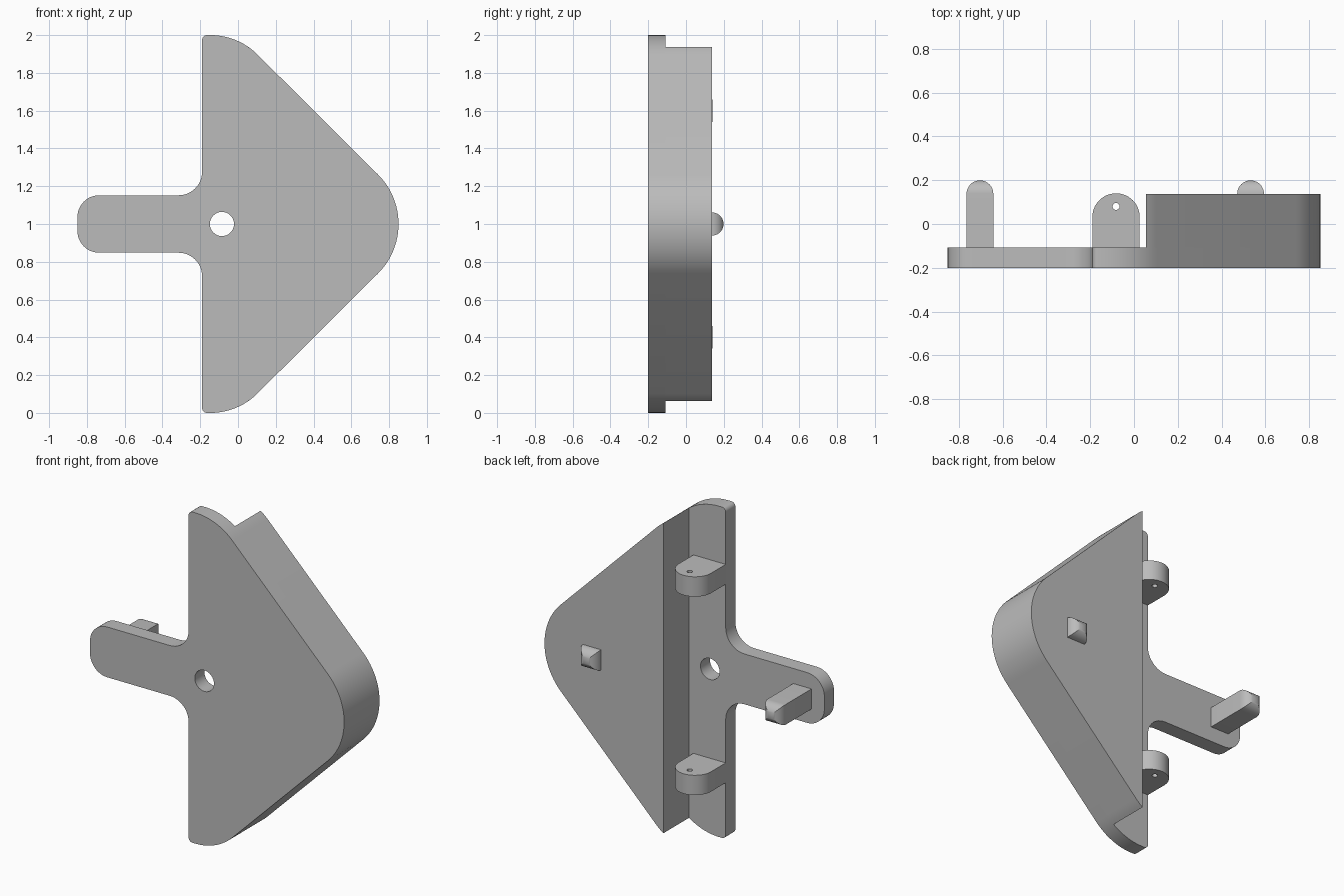
import bpy, bmesh, math

cube = bpy.data.objects.get("Cube")
if cube:
    bpy.data.objects.remove(cube, do_unlink=True)

grey = bpy.data.materials.new("plain grey")
grey.use_nodes = True
grey.diffuse_color = (0.5, 0.5, 0.5, 1)
grey.node_tree.nodes["Principled BSDF"].inputs["Base Color"].default_value = (0.5, 0.5, 0.5, 1)

FRONT, PLATE_BACK, BODY_BACK = -0.2, -0.108, 0.138
EDGE = -0.19           # straight side of the plate
STEP = 0.055           # where the thick body starts


def arc(cx, cy, r, start, end, n=12):
    angles = [math.radians(start + (end - start) * i / n) for i in range(n + 1)]
    return [(cx + r * math.cos(a), cy + r * math.sin(a)) for a in angles]


def mirrored(half):
    return half + [(x, -y) for x, y in reversed(half) if abs(y) > 1e-5]


def finish(obj):
    obj.data.materials.clear()
    obj.data.materials.append(grey)
    bpy.ops.object.select_all(action='DESELECT')
    obj.select_set(True)
    bpy.context.view_layer.objects.active = obj
    bpy.ops.object.shade_smooth_by_angle(angle=math.radians(30))


def extruded(name, loops, depth, location, upright):
    """Filled profile; later loops are holes. Upright profiles lie in x and z."""
    curve = bpy.data.curves.new(name, 'CURVE')
    curve.dimensions = '2D'
    curve.fill_mode = 'BOTH'
    curve.extrude = depth / 2
    for loop in loops:
        spline = curve.splines.new('POLY')
        spline.points.add(len(loop) - 1)
        for point, (x, y) in zip(spline.points, loop):
            point.co = (x, y, 0, 1)
        spline.use_cyclic_u = True
    obj = bpy.data.objects.new(name, curve)
    bpy.context.collection.objects.link(obj)
    obj.location = location
    obj.rotation_euler.x = math.pi / 2 if upright else 0
    bpy.ops.object.select_all(action='DESELECT')
    obj.select_set(True)
    bpy.context.view_layer.objects.active = obj
    bpy.ops.object.convert(target='MESH')
    obj = bpy.context.object
    bm = bmesh.new()
    bm.from_mesh(obj.data)
    bmesh.ops.remove_doubles(bm, verts=bm.verts, dist=1e-5)
    bmesh.ops.recalc_face_normals(bm, faces=bm.faces)
    bm.to_mesh(obj.data)
    bm.free()
    finish(obj)


def pin(name, x, base, half=0.061):
    """Square peg whose end is rounded in both directions."""
    rings = [(base, half)] if base < BODY_BACK else []
    steps = 10
    for i in range(steps):
        a = math.pi / 2 * i / steps
        rings.append((BODY_BACK + half * math.sin(a), half * math.cos(a)))
    bm = bmesh.new()
    loops = [[bm.verts.new((x + sx * w, y, 1 + sz * w))
              for sx, sz in ((-1, -1), (1, -1), (1, 1), (-1, 1))] for y, w in rings]
    tip = bm.verts.new((x, BODY_BACK + half, 1))
    bm.faces.new(loops[0])
    for i in range(4):
        j = (i + 1) % 4
        for low, high in zip(loops, loops[1:]):
            bm.faces.new((low[i], low[j], high[j], high[i]))
        bm.faces.new((loops[-1][i], loops[-1][j], tip))
    bmesh.ops.recalc_face_normals(bm, faces=bm.faces)
    mesh = bpy.data.meshes.new(name)
    bm.to_mesh(mesh)
    bm.free()
    obj = bpy.data.objects.new(name, mesh)
    bpy.context.collection.objects.link(obj)
    finish(obj)


# Front plate with side arm and round hole
nose = arc(0.48, 0, 0.37, 45, 0)
arm_half, arm_r, fillet = 0.152, 0.115, 0.125
half = (arc(-0.85 + arm_r, arm_half - arm_r, arm_r, 180, 90)
        + arc(EDGE - fillet, arm_half + fillet, fillet, -90, 0)
        + arc(EDGE + 0.025, 0.975, 0.025, 180, 90, 6)
        + arc(-0.145, 0.65, 0.35, 90, 45) + nose)
hole = arc(-0.085, 0, 0.064, 0, 360, 32)[:-1]
extruded("front_plate", [mirrored(half), hole], PLATE_BACK - FRONT,
         (0, (FRONT + PLATE_BACK) / 2, 1), True)

# Thick body behind the plate
start = math.degrees(math.acos((STEP + 0.145) / 0.35))
extruded("thick_body", [mirrored(arc(-0.145, 0.65, 0.35, start, 45, 4) + nose)],
         BODY_BACK - PLATE_BACK, (0, (BODY_BACK + PLATE_BACK) / 2, 1), True)

# Pair of rounded hinge lugs with pin holes
lug_r = 0.108
lug_x = EDGE + lug_r
lug = ([(EDGE, PLATE_BACK), (EDGE + 2 * lug_r, PLATE_BACK)]
       + arc(lug_x, 0.032, lug_r, 0, 180, 24))
lug_hole = arc(lug_x, 0.08, 0.016, 0, 360, 20)[:-1]
for name, z in (("lower_hinge_lug", 0.4), ("upper_hinge_lug", 1.6)):
    extruded(name, [lug, lug_hole], 0.12, (0, 0, z), False)

# Round-ended pins on the arm and the body
pin("arm_pin", -0.703, PLATE_BACK)
pin("body_pin", 0.532, BODY_BACK)
